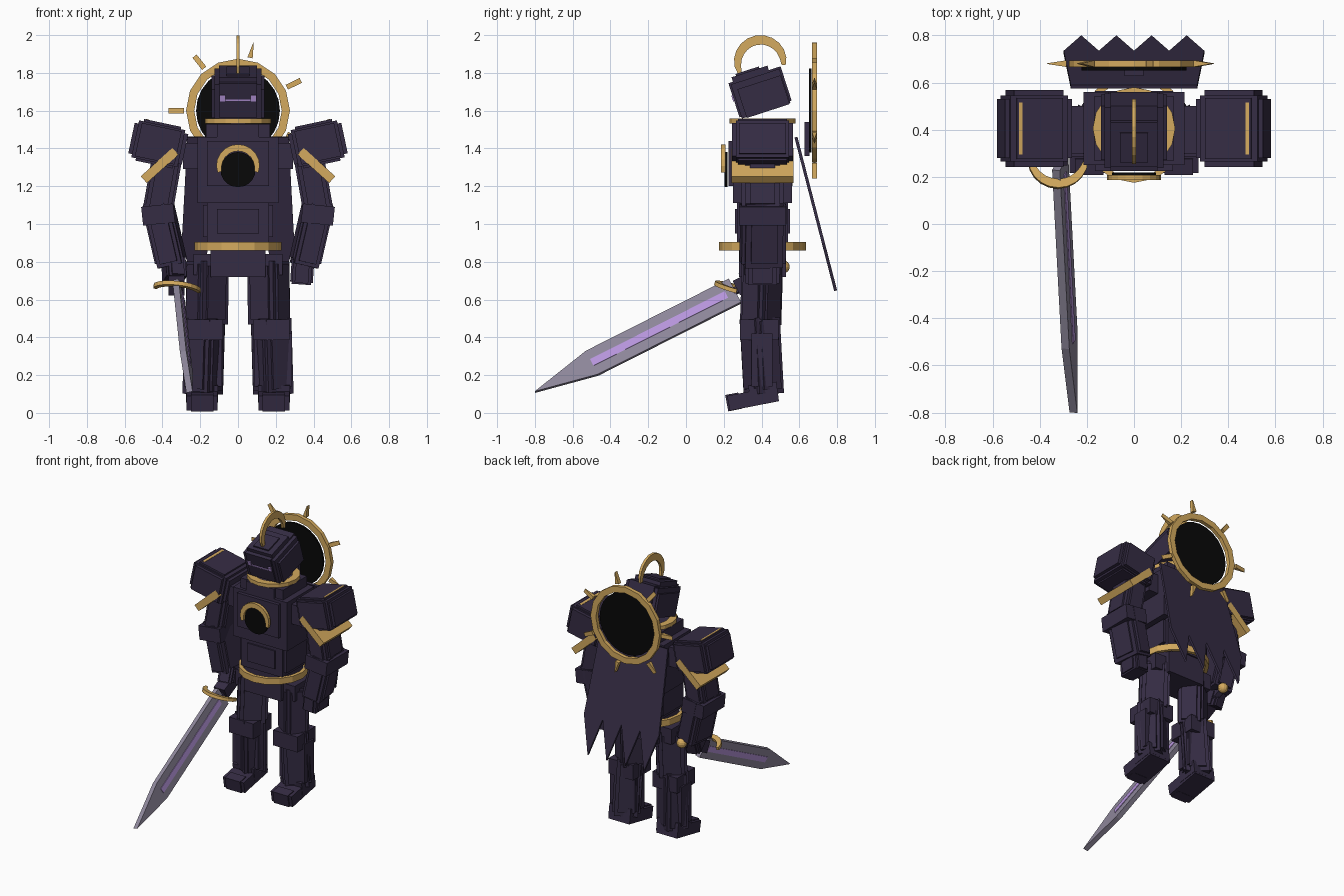
import bpy, bmesh, math
from mathutils import Vector, Matrix, Quaternion

if "Cube" in bpy.data.objects:
    bpy.data.objects.remove(bpy.data.objects["Cube"])

V = Vector
CY = 0.405  # depth of the body axis


def material(name, r, g, b):
    m = bpy.data.materials.new(name)
    lin = [((c / 255 + 0.055) / 1.055) ** 2.4 if c > 10 else c / 255 / 12.92 for c in (r, g, b)]
    m.diffuse_color = (*lin, 1)
    m.use_nodes = True
    m.node_tree.nodes["Principled BSDF"].inputs["Base Color"].default_value = m.diffuse_color
    return m


ARMOR = material("dark violet armor", 53, 44, 68)
GOLD = material("gold", 212, 170, 94)
BLACK = material("black", 8, 8, 8)
STEEL = material("grey steel", 144, 137, 157)
GLOW = material("lavender glow", 186, 152, 224)


def rot(axis, deg):
    return Quaternion(axis, math.radians(deg))


X, Y, Z = (1, 0, 0), (0, 1, 0), (0, 0, 1)
NOROT = Quaternion()


def finish(name, bm, mat):
    bmesh.ops.recalc_face_normals(bm, faces=bm.faces)
    me = bpy.data.meshes.new(name)
    bm.to_mesh(me)
    bm.free()
    me.materials.append(mat)
    ob = bpy.data.objects.new(name, me)
    bpy.context.collection.objects.link(ob)
    return ob


def box(bm, c, d, q=NOROT, taper=(1, 1)):
    """Box at c with size d; taper scales its top end."""
    vs = bmesh.ops.create_cube(bm, size=1)["verts"]
    for v in vs:
        t = taper if v.co.z > 0 else (1, 1)
        v.co = V(c) + q @ V((v.co.x * d[0] * t[0], v.co.y * d[1] * t[1], v.co.z * d[2]))


def span(bm, x, y, z):
    """Box symmetric in x with half width x, between y and z ranges."""
    box(bm, (0, sum(y) / 2, sum(z) / 2), (2 * x, y[1] - y[0], z[1] - z[0]))


def limb(bm, p0, p1, w, d):
    """Layered armor segment: a core with a wide and a deep plate."""
    p0, p1 = V(p0), V(p1)
    q = V(Z).rotation_difference(p1 - p0)
    c, n = (p0 + p1) / 2, (p1 - p0).length
    box(bm, c, (w * .85, d * .85, n), q)
    box(bm, c, (w, d * .6, n * .85), q)
    box(bm, c, (w * .6, d, n * .9), q)


def prism(bm, pts, t, mat):
    """Outline in local x-z, extruded by t along local y."""
    sides = [[bm.verts.new(mat @ V((x, s * t / 2, z))) for x, z in pts] for s in (-1, 1)]
    bm.faces.new(sides[0])
    bm.faces.new(sides[1][::-1])
    n = len(pts)
    for i in range(n):
        j = (i + 1) % n
        bm.faces.new((sides[0][i], sides[0][j], sides[1][j], sides[1][i]))


def arc(bm, r0, r1, a0, a1, n, t, mat, end=1.0):
    """Flat band between two radii; end narrows both tips."""
    full = abs(a1 - a0) >= 360
    rings = []
    for i in range(n if full else n + 1):
        f = i / n
        a = math.radians(a0 + (a1 - a0) * f)
        k = 1 if full else end + (1 - end) * math.sin(math.pi * f) ** .6
        mid, h = (r0 + r1) / 2, (r1 - r0) / 2 * k
        rings.append([bm.verts.new(mat @ V((r * math.cos(a), y, r * math.sin(a))))
                      for r, y in ((mid - h, -t / 2), (mid + h, -t / 2), (mid + h, t / 2), (mid - h, t / 2))])
    for i in range(n):
        A, B = rings[i], rings[(i + 1) % len(rings)]
        for k in range(4):
            bm.faces.new((A[k], A[(k + 1) % 4], B[(k + 1) % 4], B[k]))
    if not full:
        bm.faces.new(rings[0])
        bm.faces.new(rings[-1])


def disc(n, r):
    return [(r * math.cos(2 * math.pi * i / n), r * math.sin(2 * math.pi * i / n)) for i in range(n)]


def at(x, y, z, q=NOROT):
    return Matrix.Translation((x, y, z)) @ q.to_matrix().to_4x4()


def frame(origin, x, y, z):
    return Matrix.Translation(origin) @ Matrix((x, y, z)).transposed().to_4x4()


# torso: chest, front plate, abdomen, hips, shoulder bar and collar
bm = bmesh.new()
span(bm, .215, (.25, .56), (1.11, 1.46))
span(bm, .165, (.225, .565), (1.2, 1.44))
span(bm, .165, (.27, .54), (.9, 1.12))
span(bm, .185, (.29, .52), (.93, 1.10))
span(bm, .11, (.26, .55), (.95, 1.08))
span(bm, .145, (.28, .53), (.72, .92))
span(bm, .235, (.31, .50), (.73, .84))
span(bm, .29, (.30, .50), (1.29, 1.43))
span(bm, .17, (.27, .54), (1.44, 1.53))
span(bm, .11, (.25, .56), (1.45, 1.53))
finish("torso", bm, ARMOR)

# chest emblem
bm = bmesh.new()
prism(bm, disc(20, .093), .014, at(0, .212, 1.288))
finish("chest_disc", bm, BLACK)
bm = bmesh.new()
arc(bm, .083, .119, -16, 196, 12, .022, at(0, .197, 1.303), .6)
finish("chest_crescent", bm, GOLD)

# belt and collar rings
bm = bmesh.new()
arc(bm, .205, .23, 0, 360, 16, .045, at(0, CY, .882, rot(X, 90)))
finish("belt", bm, GOLD)
bm = bmesh.new()
arc(bm, .125, .175, 0, 360, 16, .026, at(0, CY, 1.545, rot(X, 90)))
finish("collar_ring", bm, GOLD)

# helmet, tilted forward, with eyes
tilt = rot(X, 18)
HEAD = V((0, .395, 1.69))


def head_box(bm, c, d):
    box(bm, HEAD + tilt @ V(c), d, tilt)


bm = bmesh.new()
head_box(bm, (0, 0, 0), (.25, .27, .19))
head_box(bm, (0, .01, -.02), (.28, .24, .16))
head_box(bm, (0, 0, .01), (.20, .29, .19))
head_box(bm, (0, -.02, .04), (.20, .20, .18))
head_box(bm, (0, -.03, .05), (.12, .13, .18))
head_box(bm, (0, 0, -.06), (.22, .27, .06))
finish("helmet", bm, ARMOR)
bm = bmesh.new()
for s in (-1, 1):
    head_box(bm, (s * .081, -.147, .022), (.026, .008, .034))
head_box(bm, (0, -.147, .012), (.13, .006, .007))
finish("eyes", bm, GLOW)
bm = bmesh.new()
arc(bm, .097, .147, -5, 205, 12, .018, at(0, .395, 1.853, rot(Z, 90)), .45)
finish("helmet_crest", bm, GOLD)

# halo behind the head: ring, seven spikes, dark disc and bracket
bm = bmesh.new()
arc(bm, .232, .275, 0, 360, 16, .028, at(0, .68, 1.6))
for i in range(7):
    a = 180 - i * 360 / 7
    r = math.radians(a)
    taper = (.1, 1) if abs(math.sin(r)) > .9 else (1, .1)  # wedges near the vertical are turned
    box(bm, (.328 * math.cos(r), .68, 1.6 + .328 * math.sin(r)), (.028, .028, .082), rot(Y, 90 - a), taper)
finish("halo", bm, GOLD)
bm = bmesh.new()
prism(bm, disc(24, .222), .014, at(0, .658, 1.6))
finish("halo_disc", bm, BLACK)
bm = bmesh.new()
span(bm, .04, (.628, .655), (1.36, 1.54))
finish("halo_bracket", bm, ARMOR)

# cape with ragged hem
bm = bmesh.new()
hem = [(-.298 + .0745 * i, -(.84 if i % 2 else .58)) for i in range(9)]
prism(bm, [(.268, 0), (-.268, 0)] + hem, .016, at(0, .582, 1.46, rot(X, 14.5)))
finish("cape", bm, ARMOR)

for s, side in ((-1, "right"), (1, "left")):
    # shoulder guard and its gold trim
    q = rot(Y, -s * 12)
    c = V((s * .422, CY, 1.425))
    bm = bmesh.new()
    box(bm, c, (.215, .325, .18), q)
    box(bm, c, (.25, .28, .20), q)
    box(bm, c, (.20, .26, .225), q)
    box(bm, c, (.29, .25, .165), q)
    finish(side + "_shoulder_guard", bm, ARMOR)
    bm = bmesh.new()
    box(bm, (s * .415, CY, 1.31), (.225, .328, .048), rot(Y, s * 42))
    box(bm, (s * .485, CY, 1.53), (.016, .22, .05), q)
    finish(side + "_shoulder_trim", bm, GOLD)

    # arm
    bm = bmesh.new()
    limb(bm, (s * .37, CY, 1.38), (s * .425, CY, 1.07), .16, .22)
    limb(bm, (s * .428, CY + .005, 1.12), (s * .35, CY, .78), .155, .235)
    box(bm, (s * .423, CY, 1.05), (.17, .25, .10), rot(Y, s * 6))
    finish(side + "_arm", bm, ARMOR)
    bm = bmesh.new()
    if s > 0:
        limb(bm, (.345, CY, .82), (.335, CY, .68), .12, .18)
    else:
        limb(bm, (-.34, .40, .80), (-.335, .36, .70), .11, .17)
        box(bm, (-.325, .325, .69), (.085, .13, .085), rot(X, 27))
    finish(side + "_hand", bm, ARMOR)

    # leg and foot
    bm = bmesh.new()
    limb(bm, (s * .16, .405, .80), (s * .165, .395, .47), .172, .20)
    limb(bm, (s * .175, .39, .50), (s * .187, .412, .10), .18, .185)
    box(bm, (s * .176, .388, .44), (.195, .205, .11))
    box(bm, (s * .186, .403, .28), (.2, .11, .28))
    finish(side + "_leg", bm, ARMOR)
    bm = bmesh.new()
    box(bm, (s * .19, .355, .076), (.165, .265, .08), rot(X, 11))
    box(bm, (s * .19, .41, .11), (.17, .15, .09), rot(X, 8))
    box(bm, (s * .19, .25, .058), (.12, .07, .088), rot(X, 11))
    finish(side + "_foot", bm, ARMOR)

# sword frame: x along the blade, z across its width
base, tip = V((-.313, .26, .645)), V((-.257, -.8, .11))
u = (tip - base).normalized()
w = V((-.25, 0, 1))
w = (w - u * w.dot(u)).normalized()
SWORD = frame(base, u, w.cross(u), w)
L = (tip - base).length
bm = bmesh.new()
prism(bm, [(0, -.072), (L - .34, -.072), (L, 0), (L - .34, .072), (0, .072)], .034, SWORD)
finish("sword_blade", bm, STEEL)
bm = bmesh.new()
prism(bm, [(.05, -.02), (.85, -.02), (.85, .02), (.05, .02)], .042, SWORD)
finish("blade_fuller", bm, GLOW)

# guard bowed toward the blade
gx = V((1, 0, -.1)).normalized()
gz = V((0, -1, .27)).normalized()
bm = bmesh.new()
arc(bm, .1, .138, 8, 172, 10, .022, frame((-.322, .285, .652), gx, gz.cross(gx), gz), .45)
finish("sword_guard", bm, GOLD)
bm = bmesh.new()
box(bm, SWORD @ V((-.13, 0, 0)), (.28, .035, .035), SWORD.to_quaternion())
finish("sword_grip", bm, ARMOR)
bm = bmesh.new()
bmesh.ops.create_uvsphere(bm, u_segments=12, v_segments=8, radius=.035,
                          matrix=Matrix.Translation(SWORD @ V((-.285, 0, 0))))
finish("sword_pommel", bm, GOLD)
